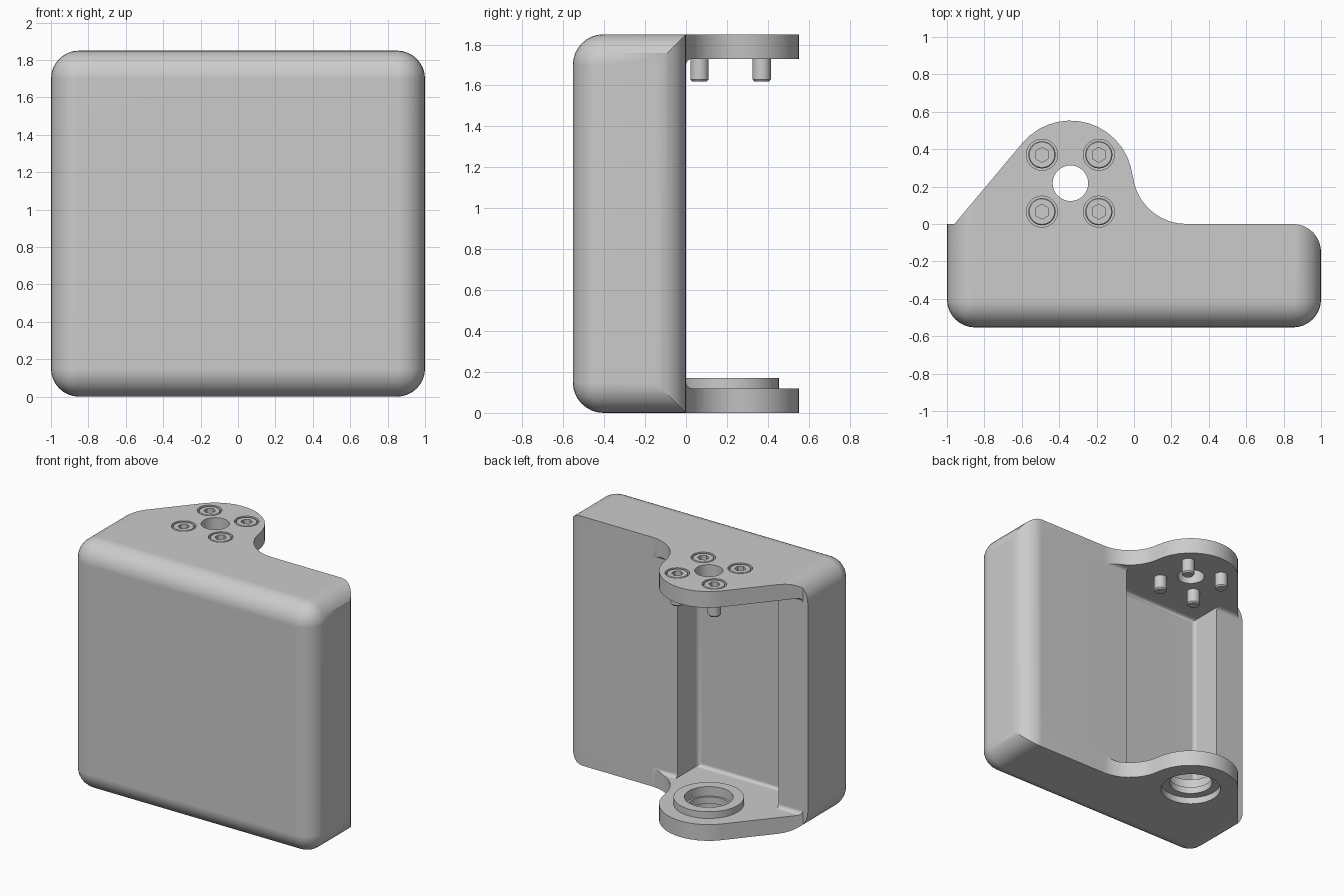
import bpy, bmesh
from math import radians, sin, cos, tau
from mathutils import Matrix

if "Cube" in bpy.data.objects:
    bpy.data.objects.remove(bpy.data.objects["Cube"], do_unlink=True)

grey = bpy.data.materials.new("plain grey")
grey.use_nodes = True
COLOUR = (0.6, 0.6, 0.6, 1)
grey.diffuse_color = COLOUR
grey.node_tree.nodes["Principled BSDF"].inputs["Base Color"].default_value = COLOUR

HEIGHT, FRONT, LIP = 1.85, -0.553, 0.12
PIVOT = (-0.34, 0.218)


def make(name, bm):
    bmesh.ops.recalc_face_normals(bm, faces=bm.faces)
    mesh = bpy.data.meshes.new(name)
    bm.to_mesh(mesh)
    bm.free()
    mesh.materials.append(grey)
    obj = bpy.data.objects.new(name, mesh)
    bpy.context.collection.objects.link(obj)
    return obj


def box(name, lo, hi, radius=0, rounded=None, segments=8):
    """Box between two corners; edges passing the rounded test are filleted."""
    bm = bmesh.new()
    bmesh.ops.create_cube(bm, size=1)
    for v in bm.verts:
        v.co = [lo[i] if v.co[i] < 0 else hi[i] for i in range(3)]
    if rounded:
        edges = [e for e in bm.edges if rounded(e.verts[0].co, e.verts[1].co)]
        bmesh.ops.bevel(bm, geom=edges, offset=radius, segments=segments,
                        profile=0.5, affect='EDGES')
    return make(name, bm)


def prism(name, outline, z0, z1):
    bm = bmesh.new()
    face = bm.faces.new([bm.verts.new((x, y, z0)) for x, y in outline])
    top = bmesh.ops.extrude_face_region(bm, geom=[face])["geom"]
    bmesh.ops.translate(bm, vec=(0, 0, z1 - z0),
                        verts=[v for v in top if isinstance(v, bmesh.types.BMVert)])
    return make(name, bm)


def arc(cx, cy, r, start, end, steps):
    angles = [radians(start + (end - start) * i / steps) for i in range(steps + 1)]
    return [(cx + r * cos(a), cy + r * sin(a)) for a in angles]


def circle(centre, r, sides=36):
    return [(centre[0] + r * sin(tau * i / sides), centre[1] + r * cos(tau * i / sides))
            for i in range(sides)]


def lathe(name, profile, centre, steps=36):
    """Spin a closed (radius, z) profile around a vertical axis."""
    bm = bmesh.new()
    verts = [bm.verts.new((r, 0, z)) for r, z in profile]
    edges = [bm.edges.new((v, verts[i - 1])) for i, v in enumerate(verts)]
    bmesh.ops.spin(bm, geom=verts + edges, cent=(0, 0, 0), axis=(0, 0, 1),
                   angle=tau, steps=steps, use_merge=True)
    bmesh.ops.remove_doubles(bm, verts=bm.verts, dist=1e-5)
    bmesh.ops.transform(bm, matrix=Matrix.Translation((*centre, 0)), verts=bm.verts)
    return make(name, bm)


def combine(obj, tool, operation='DIFFERENCE'):
    mod = obj.modifiers.new("cut", 'BOOLEAN')
    mod.object, mod.operation, mod.solver = tool, operation, 'EXACT'
    bpy.context.view_layer.objects.active = obj
    bpy.ops.object.modifier_apply(modifier=mod.name)
    bpy.data.objects.remove(tool, do_unlink=True)


def finish(obj):
    bpy.ops.object.select_all(action='DESELECT')
    obj.select_set(True)
    bpy.context.view_layer.objects.active = obj
    bpy.ops.object.shade_smooth_by_angle(angle=radians(30))
    obj.modifiers.new("even shading", 'WEIGHTED_NORMAL').keep_sharp = True


# Housing: rounded block trimmed to the plan outline with its hinge lobe
housing = box("housing", (-1, FRONT, 0), (1, 0.8, HEIGHT), 0.15,
              lambda a, b: a.y < 0 or b.y < 0)
plan = [(-1.2, -1), (1.2, -1), (1.2, -0.15)]
plan += arc(0.85, -0.15, 0.15, 0, 90, 8)
plan += arc(0.28, 0.288, 0.288, 270, 186.3, 9)
plan += arc(PIVOT[0], PIVOT[1], 0.335, 6.3, 140, 14)
plan += [(-0.96, 0), (-1.2, 0)]
combine(housing, prism("plan_cutter", plan, -0.2, HEIGHT + 0.2), 'INTERSECT')

# Gap between the upper and lower hinge plates, and the recess behind it
combine(housing, box("gap_cutter", (-1.5, 0, LIP), (1.5, 1, HEIGHT - LIP), 0.03,
                     lambda a, b: abs(a.y) + abs(b.y) < 0.01 and a.z == b.z, 4))
combine(housing, box("recess_cutter", (-0.76, -0.24, LIP), (0.07, 0.1, HEIGHT - LIP), 0.03,
                     lambda a, b: a.y < 0 and b.y < 0, 4))

# Pivot holes
combine(housing, prism("top_hole", circle(PIVOT, 0.095), 1.5, 2))
combine(housing, prism("bottom_hole", circle(PIVOT, 0.21), -0.2, 0.3))

# Bushing in the lower plate
bushing = lathe("bushing", [(0.15, 0.05), (0.212, 0.05), (0.212, LIP), (0.237, LIP),
                            (0.237, 0.17), (0.165, 0.17), (0.165, 0.1), (0.15, 0.1)], PIVOT)
finish(bushing)

# Four socket screws sunk into the upper plate
for side, sx in (("left", 1), ("right", -1)):
    for end, sy in (("front", -1), ("back", 1)):
        spot = (PIVOT[0] + 0.152 * sx, PIVOT[1] + 0.152 * sy)
        combine(housing, prism("counterbore", circle(spot, 0.083), 1.77, 2))
        screw = lathe(f"screw_{end}_{side}",
                      [(0, 1.62), (0.037, 1.62), (0.045, 1.63), (0.045, 1.765),
                       (0.073, 1.765), (0.073, 1.842), (0.068, 1.848), (0, 1.848)],
                      spot, 24)
        combine(screw, prism("socket", circle(spot, 0.04, 6), 1.79, 2))
        finish(screw)

finish(housing)
